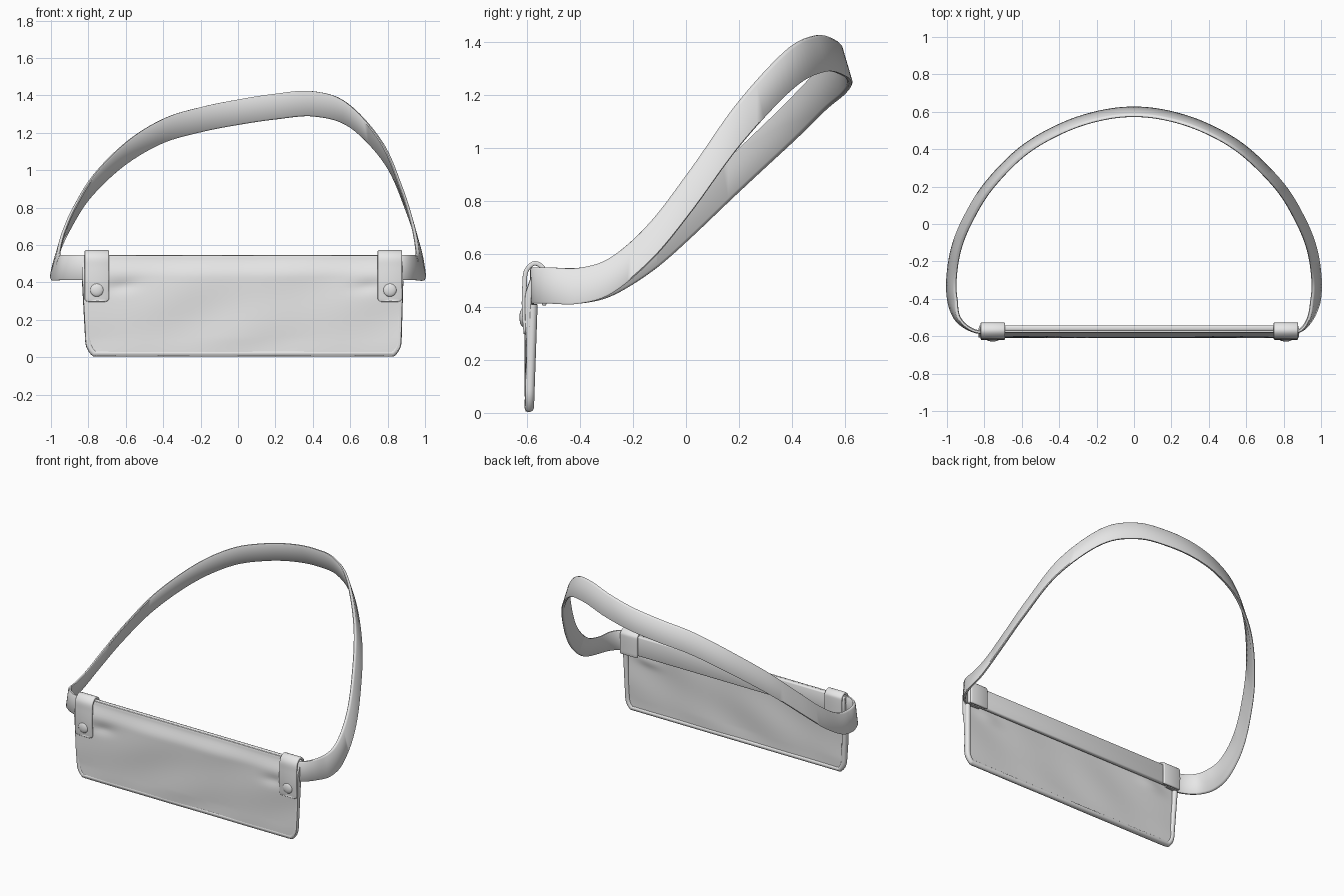
import bpy
import math
from mathutils import Vector

cube = bpy.data.objects.get("Cube")
if cube:
    bpy.data.objects.remove(cube, do_unlink=True)

grey = bpy.data.materials.new("soft_grey")
grey.use_nodes = True
grey.diffuse_color = (0.8, 0.8, 0.8, 1)
grey.node_tree.nodes["Principled BSDF"].inputs["Base Color"].default_value = (0.8, 0.8, 0.8, 1)


def finish(ob, angle=50):
    """Give the active object its colour and smooth shading."""
    ob.data.materials.append(grey)
    bpy.ops.object.select_all(action='DESELECT')
    bpy.context.view_layer.objects.active = ob
    ob.select_set(True)
    bpy.ops.object.shade_smooth_by_angle(angle=math.radians(angle))
    return ob


def sheet(name, rows, closed=False, thick=0):
    """Skin a list of equally long point rows; closed rows become a capped tube."""
    n = len(rows[0])
    span = n if closed else n - 1
    faces = [(i * n + j, i * n + (j + 1) % n, (i + 1) * n + (j + 1) % n, (i + 1) * n + j)
             for i in range(len(rows) - 1) for j in range(span)]
    if closed:
        last = (len(rows) - 1) * n
        faces += [tuple(reversed(range(n))), tuple(range(last, last + n))]
    mesh = bpy.data.meshes.new(name)
    mesh.from_pydata([p for row in rows for p in row], [], faces)
    ob = bpy.data.objects.new(name, mesh)
    bpy.context.collection.objects.link(ob)
    if thick:
        solid = ob.modifiers.new("thickness", 'SOLIDIFY')
        solid.thickness = thick
        solid.offset = 0
        bevel = ob.modifiers.new("soft_edge", 'BEVEL')
        bevel.width = thick * 0.3
        bevel.segments = 2
        bevel.limit_method = 'ANGLE'
        bevel.angle_limit = math.radians(50)
    return finish(ob)


def spline(points, steps=8):
    """Smooth path through the points."""
    p = [Vector(q) for q in points]
    p = [2 * p[0] - p[1]] + p + [2 * p[-1] - p[-2]]
    out = []
    for a, b, c, d in zip(p, p[1:], p[2:], p[3:]):
        for k in range(steps):
            t = k / steps
            out.append(0.5 * (2 * b + (c - a) * t + (2 * a - 5 * b + 4 * c - d) * t ** 2
                              + (3 * b - a - 3 * c + d) * t ** 3))
    return out + [p[-2]]


# Strap: a leaning band looping up and round the back
path = spline([
    (0.78, -0.573, 0.48), (0.88, -0.573, 0.48), (0.94, -0.51, 0.48), (0.972, -0.40, 0.48),
    (0.975, -0.28, 0.52), (0.95, -0.13, 0.65), (0.89, 0.02, 0.84), (0.78, 0.2, 1.09),
    (0.59, 0.39, 1.295), (0.4, 0.505, 1.355), (0.2, 0.575, 1.34), (0, 0.6, 1.31),
    (-0.2, 0.575, 1.27), (-0.4, 0.505, 1.21), (-0.6, 0.385, 1.09), (-0.78, 0.2, 0.915),
    (-0.89, 0.02, 0.74), (-0.95, -0.13, 0.605), (-0.975, -0.28, 0.51), (-0.972, -0.40, 0.48),
    (-0.94, -0.51, 0.48), (-0.85, -0.573, 0.48), (-0.74, -0.573, 0.48)])
rings = []
for i, p in enumerate(path):
    tangent = path[min(i + 1, len(path) - 1)] - path[max(i - 1, 0)]
    out = Vector((tangent.y, -tangent.x, 0)).normalized()
    lean = 0.02 * min(1, max(0, (p.y + 0.57) / 0.15))
    ring = []
    for su, sv in ((1, 0.9), (0.5, 1), (-0.5, 1), (-1, 0.9), (-1, -0.9), (-0.5, -1), (0.5, -1), (1, -0.9)):
        ring.append(p + out * (0.01 * su - lean * sv) + Vector((0, 0, 0.068 * sv)))
    rings.append(ring)
sheet("strap", rings, closed=True)


def edge(z, side):
    """Outline of the panel: tapered sides, round bottom corners."""
    r = 0.085
    dip = max(0, r - z)
    inset = r - math.sqrt(max(0, r * r - dip * dip))
    rise = min(1, z / 0.41)
    return 0.87 + 0.012 * rise - inset if side > 0 else -0.81 - 0.022 * rise + inset


def folds(x, z):
    """Gentle slanted creases and the pull beside each clip."""
    y = 0.004 * math.sin(9 * x - 14 * z) * math.sin(3 * x + 5 * z + 1)
    for cx in (-0.62, 0.70):
        y += 0.010 * math.exp(-((x - cx) / 0.09) ** 2 - ((z - 0.38 - 0.1 * (x - cx)) / 0.035) ** 2)
    return y


# Panel: thin cloth whose top turns back over the band
rows = []
for i in range(45):
    z = 0.006 + 0.539 * (i / 44) ** 1.4
    top = min(1, max(0, (z - 0.43) / 0.11))
    y = -0.594 + 0.026 * top * top * (3 - 2 * top)
    calm = min(1, z / 0.1) * (1 - top)
    a, b = edge(z, -1), edge(z, 1)
    rows.append([(x, y + folds(x, z) * calm, z)
                 for x in (a + (b - a) * j / 90 for j in range(91))])
sheet("front_panel", rows, thick=0.024)

# Rim: rolled hem down the sides and along the bottom
heights = [0.41 - 0.39 * math.sin(k / 24 * math.pi / 2) for k in range(25)]
hem = [(edge(z, -1) + 0.015, z) for z in heights]
hem += [(edge(z, 1) - 0.015, z) for z in reversed(heights)]
curve = bpy.data.curves.new("panel_rim", 'CURVE')
curve.dimensions = '3D'
curve.bevel_depth = 0.018
curve.bevel_resolution = 3
curve.use_fill_caps = True
line = curve.splines.new('POLY')
line.points.add(len(hem) - 1)
for pt, (x, z) in zip(line.points, hem):
    pt.co = (x, -0.592 + 0.035 * z, z, 1)
rim = bpy.data.objects.new("panel_rim", curve)
bpy.context.collection.objects.link(rim)
bpy.context.view_layer.objects.active = rim
bpy.ops.object.select_all(action='DESELECT')
rim.select_set(True)
bpy.ops.object.convert(target='MESH')
finish(bpy.context.object)

# Back band: straight length along the top of the panel
sheet("back_band", [[(x, -0.557, z) for z in (0.413, 0.48, 0.548)] for x in (-0.83, 0.88)], thick=0.03)

# Clips: straps folded over the top edge, each with a round snap
fold = spline([(0, -0.606, 0.32), (0, -0.611, 0.40), (0, -0.609, 0.48), (0, -0.603, 0.535),
               (0, -0.573, 0.564), (0, -0.542, 0.55), (0, -0.535, 0.52), (0, -0.535, 0.405)], 5)
fold = [Vector((0, -0.605, z)) for z in (0.296, 0.301, 0.311)] + fold
for side, cx in (("right", -0.755), ("left", 0.812)):
    widths = [0.045, 0.058] + [0.065] * (len(fold) - 2)
    sheet(side + "_clip", [[p + Vector((cx + w * s, 0, 0)) for s in (-1, 0, 1)]
                           for p, w in zip(fold, widths)], thick=0.017)
    bpy.ops.mesh.primitive_uv_sphere_add(segments=24, ring_count=12, radius=0.036,
                                         location=(cx, -0.614, 0.36))
    snap = bpy.context.object
    snap.name = side + "_snap"
    snap.scale = (1, 0.4, 1)
    finish(snap)
